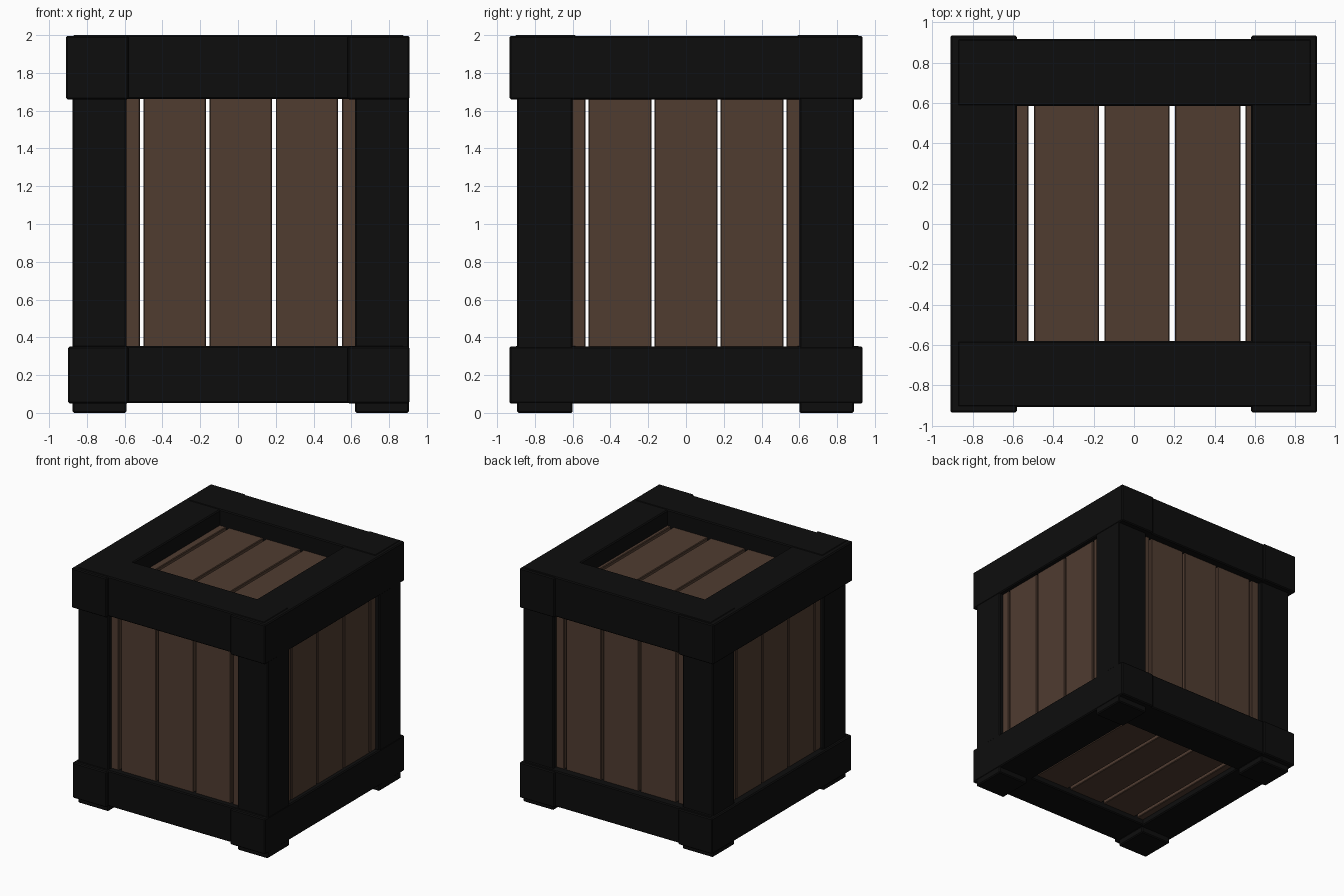
import bpy

if "Cube" in bpy.data.objects:
    bpy.data.objects.remove(bpy.data.objects["Cube"])


def material(name, rgb):
    m = bpy.data.materials.new(name)
    m.diffuse_color = (*rgb, 1)
    m.use_nodes = True
    m.node_tree.nodes["Principled BSDF"].inputs["Base Color"].default_value = m.diffuse_color
    return m


FRAME = material("dark_frame", (0.004, 0.004, 0.004))
WOOD = material("brown_wood", (0.08, 0.045, 0.03))


def box(name, lo, hi, mat, bevel=0.008):
    bpy.ops.mesh.primitive_cube_add(size=1, location=[(a + b) / 2 for a, b in zip(lo, hi)])
    ob = bpy.context.object
    ob.name = name
    ob.scale = [b - a for a, b in zip(lo, hi)]
    bpy.ops.object.transform_apply(location=False, rotation=False, scale=True)
    ob.data.materials.append(mat)
    mod = ob.modifiers.new("edge", 'BEVEL')
    mod.width = bevel
    mod.segments = 1
    return ob


# Corner posts
for xs, x0, x1 in (("left", -0.875, -0.59), ("right", 0.62, 0.905)):
    for ys, y0, y1 in (("front", -0.895, -0.6), ("back", 0.6, 0.89)):
        box(f"{ys}_{xs}_post", (x0, y0, 0), (x1, y1, 1.98), FRAME)

# Upper and lower rails: long side rails with the front and back rails between
for level, z0, z1, xl in (("top", 1.66, 2.0, -0.91), ("bottom", 0.05, 0.355, -0.9)):
    box(f"{level}_left_rail", (xl, -0.935, z0), (-0.58, 0.935, z1 - 0.004), FRAME)
    box(f"{level}_right_rail", (0.58, -0.935, z0), (0.908, 0.935, z1 - 0.004), FRAME)
    box(f"{level}_front_rail", (-0.875, -0.907, z0 + 0.003), (0.88, -0.58, z1), FRAME)
    box(f"{level}_back_rail", (-0.875, 0.585, z0 + 0.003), (0.88, 0.918, z1), FRAME)

# Plank panels, five boards each
PITCH, T = 0.35, 0.05
for i in range(5):
    c = (i - 2) * PITCH
    cx = c + 0.015
    n = i + 1
    # Front and back boards
    x0, x1 = cx - 0.165, cx + 0.165
    box(f"front_plank_{n}", (x0, -0.855, 0.1), (x1, -0.855 + T, 1.86), WOOD, 0.005)
    box(f"back_plank_{n}", (x0, 0.85 - T, 0.1), (x1, 0.85, 1.86), WOOD, 0.005)
    # Side boards
    y0, y1 = c - 0.167, c + 0.167
    box(f"left_plank_{n}", (-0.84, y0, 0.1), (-0.84 + T, y1, 1.86), WOOD, 0.005)
    box(f"right_plank_{n}", (0.87 - T, y0, 0.1), (0.87, y1, 1.86), WOOD, 0.005)
    # Lid and floor boards
    x0, x1 = cx - 0.162, cx + 0.162
    box(f"top_plank_{n}", (x0, -0.85, 1.865 - T), (x1, 0.85, 1.865), WOOD, 0.005)
    box(f"bottom_plank_{n}", (x0, -0.85, 0.1), (x1, 0.85, 0.1 + T), WOOD, 0.005)
